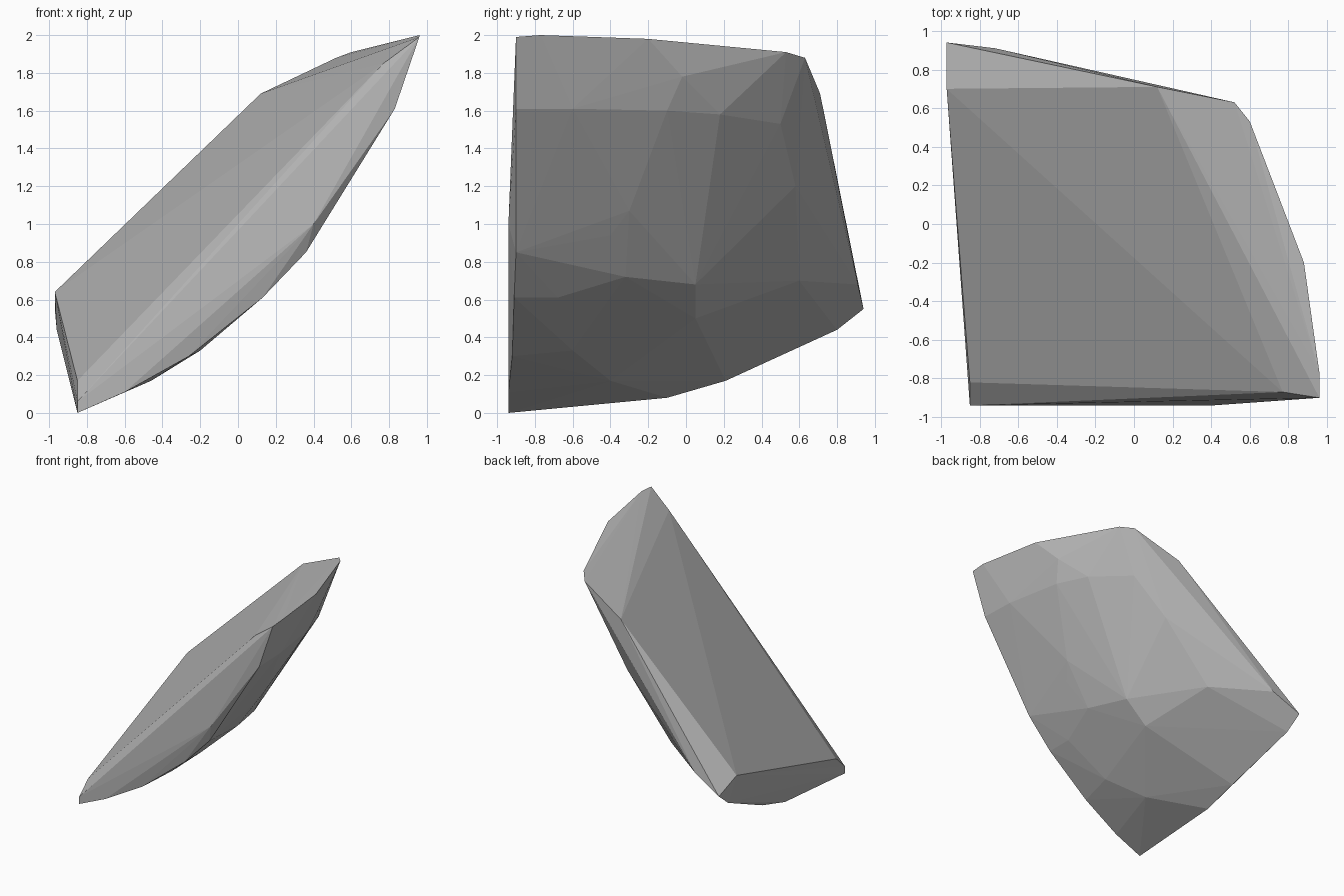
import bpy, bmesh

# Stone colour
stone = bpy.data.materials.new("stone grey")
stone.diffuse_color = (0.47, 0.47, 0.47, 1)

# Flat upper side: corners of the broad slab face and its rim
top_rim = [
    (-0.97, 0.70, 0.64), (0.12, 0.71, 1.69), (0.52, 0.63, 1.88), (0.60, 0.53, 1.91),
    (0.88, -0.20, 1.98), (0.96, -0.77, 2.00), (0.96, -0.90, 1.99), (0.77, -0.87, 1.85),
    (-0.85, -0.82, 0.17),
]
# Front edge, from the foot up along the underside
front_edge = [
    (-0.85, -0.94, 0.06), (-0.85, -0.94, 0.00), (-0.60, -0.94, 0.11), (-0.26, -0.92, 0.30),
    (0.13, -0.91, 0.61), (0.36, -0.90, 0.85), (0.40, -0.94, 1.00), (0.83, -0.90, 1.61),
]
# Lower left edge and back corner
back_edge = [
    (-0.87, -0.10, 0.08), (-0.87, 0.21, 0.17), (-0.96, 0.80, 0.44), (-0.97, 0.94, 0.55),
    (-0.72, 0.91, 0.68), (-0.28, 0.60, 0.70), (-0.06, 0.50, 0.88), (0.15, 0.58, 1.20),
    (0.42, 0.50, 1.53),
]
# Chipped, bulging underside
belly = [
    (-0.46, -0.40, 0.17), (-0.20, -0.60, 0.33), (-0.08, 0.05, 0.50), (0.13, -0.68, 0.61),
    (0.22, -0.32, 0.72), (0.12, 0.05, 0.68), (0.15, 0.23, 0.90), (0.38, -0.40, 0.94),
    (0.46, -0.30, 1.07), (0.47, -0.04, 1.22), (0.57, -0.32, 1.28), (0.64, 0.18, 1.58),
    (0.74, -0.10, 1.60), (0.82, -0.60, 1.61), (0.79, -0.02, 1.78),
]

# Rock: one faceted shell wrapped around the chipped corners
bm = bmesh.new()
for p in top_rim + front_edge + back_edge + belly:
    bm.verts.new(p)
bmesh.ops.convex_hull(bm, input=bm.verts[:])
bmesh.ops.delete(bm, geom=[v for v in bm.verts if not v.link_faces], context='VERTS')
bmesh.ops.recalc_face_normals(bm, faces=bm.faces[:])
for f in bm.faces:
    f.smooth = False
mesh = bpy.data.meshes.new("rock")
bm.to_mesh(mesh)
bm.free()
mesh.materials.append(stone)
rock = bpy.data.objects.new("rock", mesh)
bpy.context.collection.objects.link(rock)
